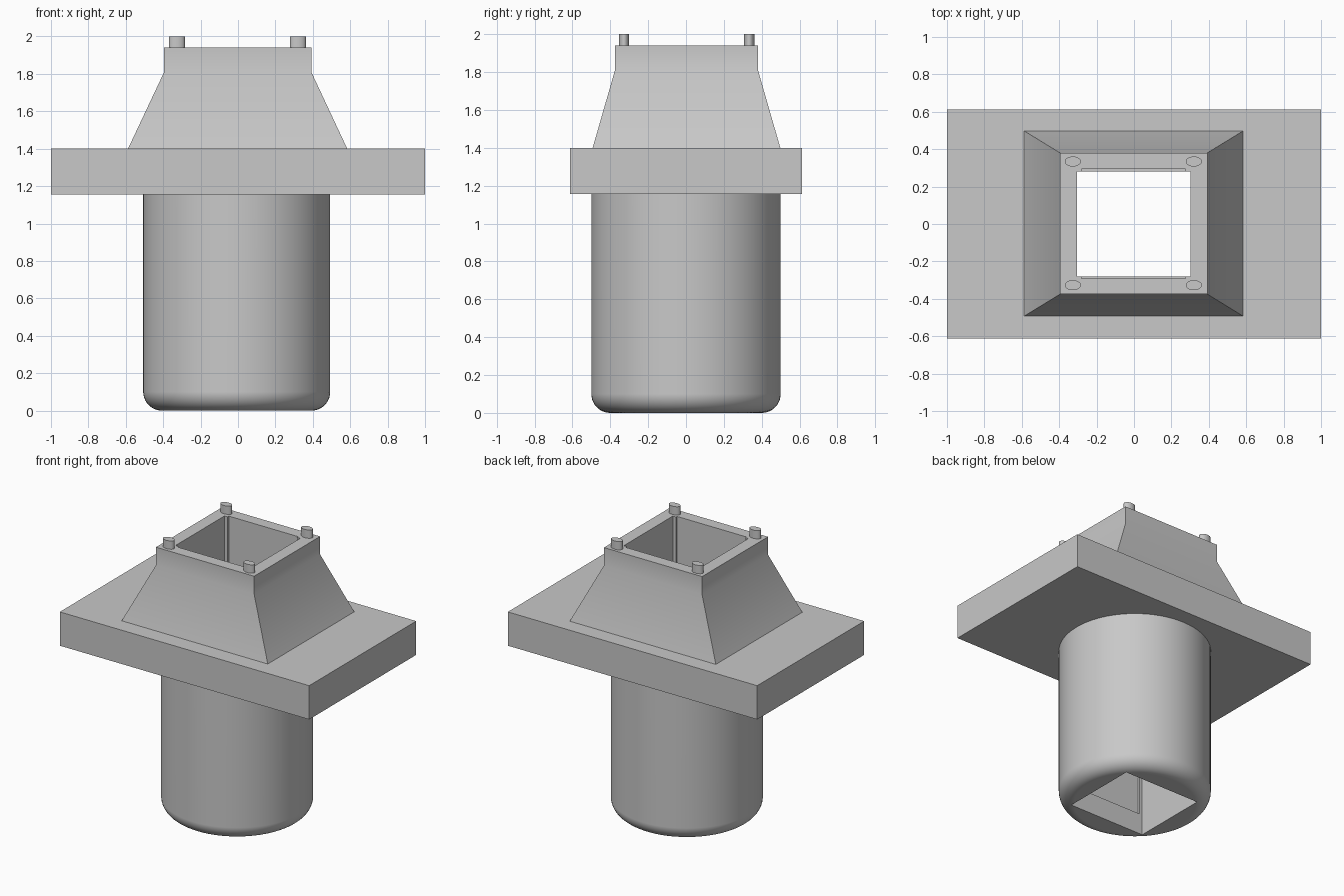
import bpy, bmesh, math

cube = bpy.data.objects.get("Cube")
if cube:
    bpy.data.objects.remove(cube, do_unlink=True)

grey = bpy.data.materials.new("plain grey")
grey.use_nodes = True
colour = (0.58, 0.58, 0.58, 1)
grey.diffuse_color = colour
grey.node_tree.nodes["Principled BSDF"].inputs["Base Color"].default_value = colour


def finish(name, bm):
    bmesh.ops.recalc_face_normals(bm, faces=bm.faces[:])
    mesh = bpy.data.meshes.new(name)
    bm.to_mesh(mesh)
    bm.free()
    mesh.materials.append(grey)
    obj = bpy.data.objects.new(name, mesh)
    bpy.context.collection.objects.link(obj)
    return obj


def activate(obj):
    bpy.ops.object.select_all(action='DESELECT')
    obj.select_set(True)
    bpy.context.view_layer.objects.active = obj


def loft(name, sections):
    """Stack rectangles given as (x0, x1, y0, y1, z) into a closed solid."""
    bm = bmesh.new()
    rings = [[bm.verts.new((x, y, z)) for x, y in
              ((x0, y0), (x1, y0), (x1, y1), (x0, y1))]
             for x0, x1, y0, y1, z in sections]
    bm.faces.new(rings[0])
    bm.faces.new(rings[-1])
    for low, high in zip(rings, rings[1:]):
        for i in range(4):
            j = (i + 1) % 4
            bm.faces.new((low[i], low[j], high[j], high[i]))
    return finish(name, bm)


def box(name, x0, x1, y0, y1, z0, z1):
    return loft(name, [(x0, x1, y0, y1, z0), (x0, x1, y0, y1, z1)])


def lathe(name, profile, centre, segments=72):
    """Turn (radius, z) points into a closed solid of revolution."""
    bm = bmesh.new()
    rings = []
    for r, z in profile:
        rings.append([bm.verts.new((centre[0] + r * math.cos(a), centre[1] + r * math.sin(a), z))
                      for a in (math.tau * i / segments for i in range(segments))])
    bm.faces.new(rings[0])
    bm.faces.new(rings[-1])
    for low, high in zip(rings, rings[1:]):
        for i in range(segments):
            j = (i + 1) % segments
            bm.faces.new((low[i], low[j], high[j], high[i]))
    return finish(name, bm)


# Round body with a filleted bottom rim
radius, fillet = 0.5, 0.1
profile = [(radius - fillet + fillet * math.sin(a), fillet - fillet * math.cos(a))
           for a in (math.pi / 2 * i / 10 for i in range(11))]
body = lathe("round_body", profile + [(radius, 1.155)], (-0.007, 0))

# Rectangular flange
flange = box("flange_plate", -1, 1, -0.613, 0.613, 1.155, 1.4)

# Tapered hood with a straight collar
collar = (-0.395, 0.392, -0.375, 0.38)
hood = loft("tapered_hood", [(-0.588, 0.584, -0.493, 0.498, 1.4),
                             (*collar, 1.81), (*collar, 1.94)])

# Square shaft through everything, with a shallow groove in the front and back walls
cutters = [box("shaft_cutter", -0.305, 0.302, -0.28, 0.281, -0.2, 2.2),
           box("groove_cutter", -0.28, 0.275, -0.292, 0.295, 0.15, 2.2)]
for part in (body, flange, hood):
    activate(part)
    for cutter in cutters:
        mod = part.modifiers.new("cut", 'BOOLEAN')
        mod.operation = 'DIFFERENCE'
        mod.solver = 'EXACT'
        mod.object = cutter
        bpy.ops.object.modifier_apply(modifier=mod.name)
for cutter in cutters:
    bpy.data.objects.remove(cutter, do_unlink=True)

# Oval locating pins on the collar corners
pins = []
for side, x in (("right", -0.327), ("left", 0.32)):
    for end, y in (("front", -0.327), ("back", 0.334)):
        pin = lathe(f"pin_{end}_{side}", [(1, 1.93), (1, 2)], (0, 0), 32)
        for v in pin.data.vertices:
            v.co.x = x + v.co.x * 0.043
            v.co.y = y + v.co.y * 0.027
        pins.append(pin)

# Smooth curved surfaces, keep edges crisp
for part in [body, hood] + pins:
    activate(part)
    bpy.ops.object.shade_smooth_by_angle(angle=math.radians(30))
weighted = body.modifiers.new("weighted_normals", 'WEIGHTED_NORMAL')
weighted.keep_sharp = True
